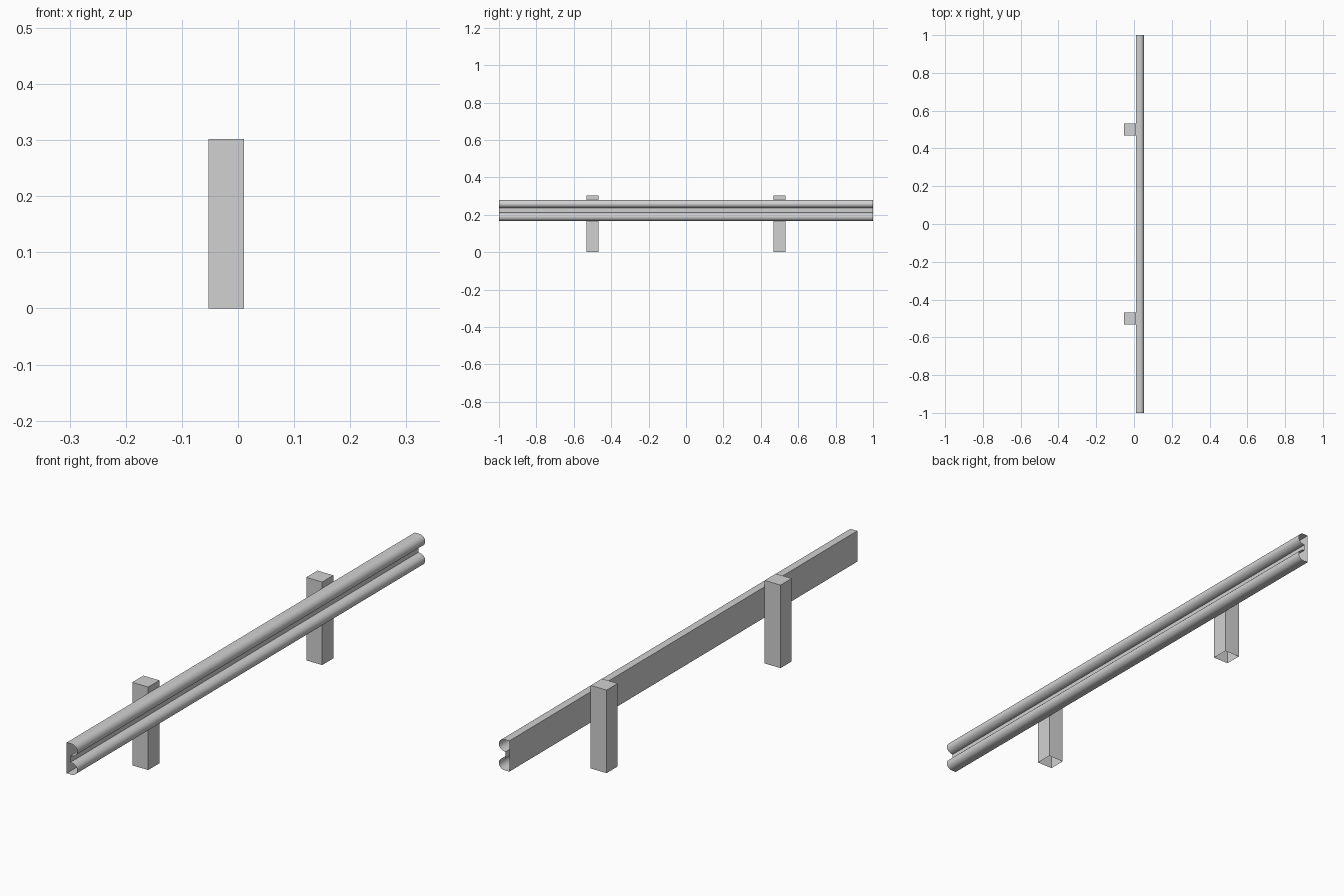
import bpy
import bmesh
from math import sin, cos, pi

cube = bpy.data.objects.get("Cube")
if cube:
    bpy.data.objects.remove(cube, do_unlink=True)

# One plain galvanised grey for everything
GREY = (0.64, 0.64, 0.64, 1)
steel = bpy.data.materials.new("galvanised grey")
steel.use_nodes = True
steel.diffuse_color = GREY
steel.node_tree.nodes["Principled BSDF"].inputs["Base Color"].default_value = GREY


def make_object(name, bm):
    bmesh.ops.recalc_face_normals(bm, faces=bm.faces)
    mesh = bpy.data.meshes.new(name)
    bm.to_mesh(mesh)
    bm.free()
    mesh.materials.append(steel)
    obj = bpy.data.objects.new(name, mesh)
    bpy.context.collection.objects.link(obj)
    return obj


# Posts: square tubes, capped on top and open underneath
POST = 0.064
POST_X = -0.021
POST_H = 0.302


def make_post(name, y):
    bm = bmesh.new()
    bmesh.ops.create_cube(bm, size=1)
    for v in bm.verts:
        v.co.x = v.co.x * POST + POST_X
        v.co.y = v.co.y * POST + y
        v.co.z = (v.co.z + 0.5) * POST_H
    make_object(name, bm)
    post = bpy.data.objects[name]
    bm = bmesh.new()
    bm.from_mesh(post.data)
    bottom = [f for f in bm.faces if f.normal.z < -0.9]
    bmesh.ops.delete(bm, geom=bottom, context='FACES_ONLY')
    bm.to_mesh(post.data)
    bm.free()


make_post("front_post", -0.5)
make_post("back_post", 0.5)

# Rail: flat back, two rounded ridges and a flat groove, open at both ends
BACK, RIDGE, TIP, GROOVE = 0.011, 0.031, 0.053, 0.026
MID_Z, HALF, GROOVE_HALF = 0.223, 0.056, 0.012
STEPS = 16
ridge_z = (HALF + GROOVE_HALF) / 2
ridge_r = (HALF - GROOVE_HALF) / 2

upper = [(BACK, HALF)]
for i in range(STEPS + 1):
    a = pi / 2 - pi * i / STEPS
    inner = RIDGE if a >= 0 else GROOVE
    upper.append((inner + (TIP - inner) * cos(a), ridge_z + ridge_r * sin(a)))
profile = upper + [(x, -z) for x, z in reversed(upper)]

bm = bmesh.new()
ends = [[bm.verts.new((x, y, MID_Z + z)) for x, z in profile] for y in (-1, 1)]
for i in range(len(profile)):
    j = (i + 1) % len(profile)
    bm.faces.new((ends[0][i], ends[0][j], ends[1][j], ends[1][i]))
rail = make_object("guard_rail", bm)

bpy.ops.object.select_all(action='DESELECT')
rail.select_set(True)
bpy.context.view_layer.objects.active = rail
bpy.ops.object.shade_smooth_by_angle(angle=pi / 6)
